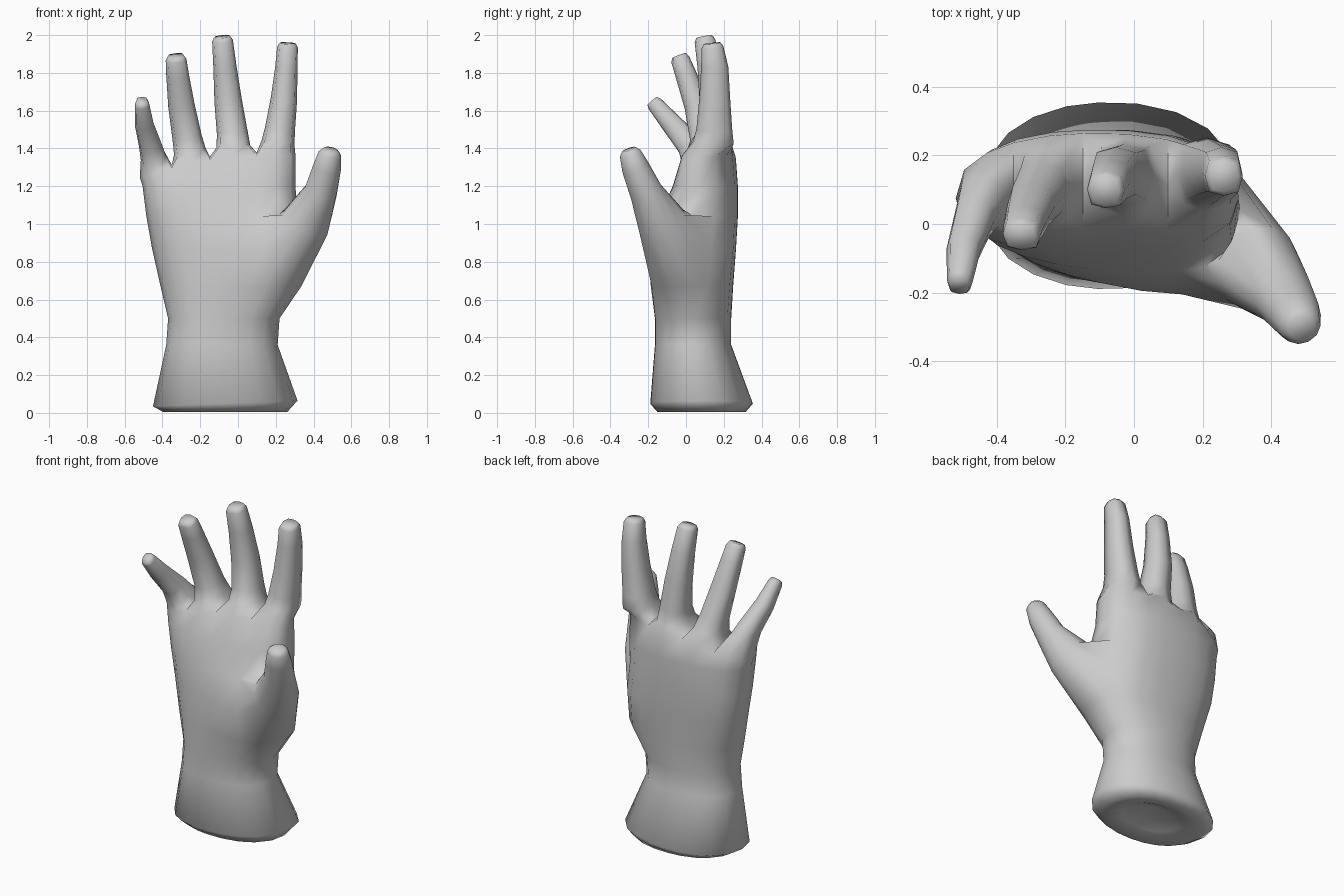
import bpy, bmesh, math
from mathutils import Vector

if "Cube" in bpy.data.objects:
    bpy.data.objects.remove(bpy.data.objects["Cube"])

skin = bpy.data.materials.new("light_grey")
skin.use_nodes = True
skin.diffuse_color = (0.6, 0.6, 0.6, 1)
skin.node_tree.nodes["Principled BSDF"].inputs["Base Color"].default_value = skin.diffuse_color

bm = bmesh.new()

# Fractions across the width; every second one is a gap between fingers
ACROSS = [0.03, 0.11, 0.205, 0.33, 0.45, 0.6, 0.75, 0.87, 0.97]


def slab_ring(z, x0, x1, front, back, power=2.2, tilt=0.0, bend=0.0):
    """Flattened loop: front row, thumb-side point, back row, outer point."""
    def point(u, sign):
        h = max(0, 1 - abs(2 * u - 1) ** power) ** (1 / power)
        f = front + tilt * (u - 0.5)
        y = (f + back) / 2 + sign * h * (back - f) / 2 - bend * (2 * u - 1) ** 2
        return bm.verts.new((x0 + u * (x1 - x0), y, z(u)))
    return ([point(u, -1) for u in ACROSS] + [point(1, 0)]
            + [point(u, 1) for u in reversed(ACROSS)] + [point(0, 0)])


def bridge(a, b):
    n = len(a)
    return [bm.faces.new((a[i], a[(i + 1) % n], b[(i + 1) % n], b[i])) for i in range(n)]


def limb(base, path, section, frame, cap):
    """Grow a tapering limb out of a base loop; path rows are x, y, z, width, depth."""
    loop = base
    centres = [Vector(p[:3]) for p in path]

    def grow(loop, centre, t, width, depth):
        side, fwd = frame(t)
        new = [bm.verts.new(centre + side * s * width + fwd * d * depth) for s, d in section]
        bridge(loop, new)
        return new

    for i, p in enumerate(path):
        ahead, behind = centres[min(i + 1, len(path) - 1)], centres[max(i - 1, 0)]
        t = (ahead - behind).normalized()
        loop = grow(loop, centres[i], t, p[3], p[4])
    # Rounded tip
    loop = grow(loop, centres[-1] + t * 0.022, t, p[3] * cap, p[4] * cap)
    bm.faces.new(loop)


# Forearm cuff, wrist and palm
def level(z):
    return lambda u: z


def web(u):
    return 1.245 + 0.3 * u - 0.19 * u * u


cuff = slab_ring(lambda u: 0.035 + 0.03 * u, -0.45, 0.315, -0.19, 0.355)
rings = [
    cuff,
    slab_ring(level(0.36), -0.38, 0.21, -0.165, 0.24),
    slab_ring(level(0.5), -0.37, 0.22, -0.165, 0.24),
    slab_ring(level(0.67), -0.41, 0.335, -0.18, 0.25, 2.4, -0.08),
    slab_ring(level(0.87), -0.455, 0.34, -0.18, 0.265, 2.7, -0.16),
    slab_ring(level(1.04), -0.485, 0.31, -0.135, 0.275, 2.6, -0.08, 0.01),
    slab_ring(level(1.2), -0.505, 0.305, -0.07, 0.275, 2.7, 0, 0.03),
    slab_ring(web, -0.52, 0.305, -0.015, 0.265, 3.0, 0, 0.05),
]
skins = [bridge(a, b) for a, b in zip(rings, rings[1:])]

# Hollowed underside of the cuff
middle = Vector((-0.07, 0.08, 0))
loop = cuff
for scale, z in ((0.86, 0.005), (0.5, 0.03)):
    inner = [bm.verts.new(middle + (Vector((v.co.x, v.co.y, 0)) - middle) * scale
                          + Vector((0, 0, z))) for v in cuff]
    bridge(loop, inner)
    loop = inner
tip = bm.verts.new(middle + Vector((0, 0, 0.1)))
for i, v in enumerate(loop):
    bm.faces.new((v, loop[(i + 1) % len(loop)], tip))

# Four fingers, each growing from an eight-sided opening that shares its web edges
top = rings[-1]
between = {0: top[-1], 8: top[9]}
for i in (2, 4, 6):
    a, b = top[i], top[18 - i]
    between[i] = bm.verts.new((a.co + b.co) / 2 + Vector((0, 0, 0.015)))

FINGER = [(-0.78, -0.8), (0, -1), (0.78, -0.8), (1, 0),
          (0.78, 0.8), (0, 1), (-0.78, 0.8), (-1, 0)]


def finger_frame(t):
    side = (Vector((1, 0, 0)) - t * t.x).normalized()
    return side, t.cross(side)


fingers = [
    [(-0.448, 0.06, 1.35, 0.068, 0.09), (-0.465, 0.02, 1.42, 0.06, 0.07),
     (-0.497, -0.075, 1.53, 0.05, 0.056), (-0.508, -0.165, 1.635, 0.038, 0.042)],
    [(-0.255, 0.11, 1.385, 0.085, 0.11), (-0.27, 0.1, 1.46, 0.078, 0.08),
     (-0.3, 0.055, 1.63, 0.07, 0.065), (-0.32, 0, 1.79, 0.06, 0.056),
     (-0.328, -0.03, 1.87, 0.055, 0.05)],
    [(-0.025, 0.135, 1.41, 0.09, 0.115), (-0.03, 0.143, 1.48, 0.082, 0.09),
     (-0.052, 0.148, 1.65, 0.073, 0.076), (-0.07, 0.125, 1.84, 0.061, 0.065),
     (-0.082, 0.1, 1.97, 0.055, 0.055)],
    [(0.212, 0.145, 1.43, 0.088, 0.108), (0.222, 0.15, 1.5, 0.08, 0.095),
     (0.243, 0.152, 1.66, 0.07, 0.082), (0.256, 0.152, 1.83, 0.059, 0.072),
     (0.262, 0.14, 1.935, 0.055, 0.058)],
]
for n, path in enumerate(fingers):
    i = 2 * n
    base = [top[i], top[i + 1], top[i + 2], between[i + 2],
            top[16 - i], top[17 - i], top[18 - i], between[i]]
    limb(base, path, FINGER, finger_frame, 0.78)

# Thumb, growing from an opening cut in the side of the palm
low, mid, high = rings[3:6]
bmesh.ops.delete(bm, geom=skins[3][6:10] + skins[4][6:10], context='FACES')
base = low[6:11] + [mid[10]] + high[10:5:-1] + [mid[6]]
THUMB = [(math.sin(a), math.cos(a)) for a in (math.radians(30 * k - 60) for k in range(12))]


def thumb_frame(t):
    side = Vector((-t.y, t.x, 0)).normalized()
    return side, side.cross(t) * (1 if side.cross(t).z < 0 else -1)


limb(base, [(0.36, -0.13, 1.01, 0.13, 0.135), (0.438, -0.212, 1.17, 0.09, 0.087),
            (0.472, -0.268, 1.3, 0.075, 0.073), (0.486, -0.296, 1.375, 0.06, 0.057)],
     THUMB, thumb_frame, 0.65)

bmesh.ops.recalc_face_normals(bm, faces=bm.faces[:])
mesh = bpy.data.meshes.new("hand")
bm.to_mesh(mesh)
bm.free()
mesh.materials.append(skin)
hand = bpy.data.objects.new("hand", mesh)
bpy.context.collection.objects.link(hand)
bpy.context.view_layer.objects.active = hand
hand.select_set(True)
bpy.ops.object.shade_smooth_by_angle(angle=math.radians(100))
